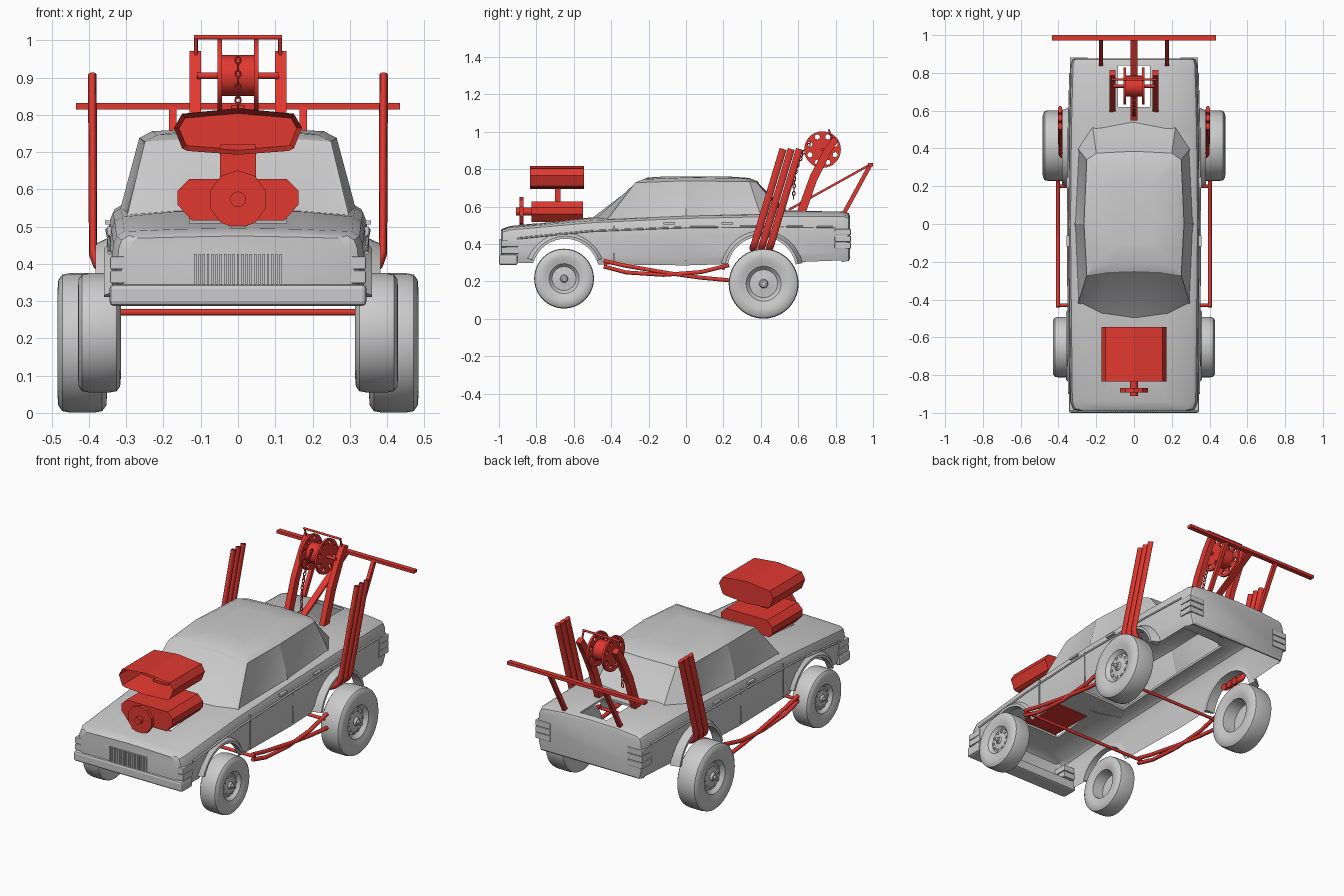
import bpy, bmesh, math
from mathutils import Vector, Matrix

if "Cube" in bpy.data.objects:
    bpy.data.objects.remove(bpy.data.objects["Cube"])

red = bpy.data.materials.new("red_parts")
red.diffuse_color = (0.75, 0.04, 0.03, 1)
red.use_nodes = True
red.node_tree.nodes["Principled BSDF"].inputs["Base Color"].default_value = red.diffuse_color


def activate(o):
    bpy.ops.object.select_all(action='DESELECT')
    o.select_set(True)
    bpy.context.view_layer.objects.active = o


def finish(name, bm, mat=None, smooth=None):
    bmesh.ops.recalc_face_normals(bm, faces=bm.faces)
    me = bpy.data.meshes.new(name)
    bm.to_mesh(me)
    bm.free()
    o = bpy.data.objects.new(name, me)
    bpy.context.collection.objects.link(o)
    if mat:
        me.materials.append(mat)
    if smooth:
        activate(o)
        bpy.ops.object.shade_smooth_by_angle(angle=math.radians(smooth))
    return o


def loft(bm, rings, caps=True):
    vs = [[bm.verts.new(p) for p in r] for r in rings]
    n = len(vs[0])
    rows = [[bm.faces.new((a[i], a[(i + 1) % n], b[(i + 1) % n], b[i])) for i in range(n)]
            for a, b in zip(vs, vs[1:])]
    if caps:
        bm.faces.new(vs[0])
        bm.faces.new(vs[-1])
    return rows, vs


def prism(name, pts, a0, a1, axis='x', mat=None):
    # 2D outline extruded along x (outline in y,z) or along y (outline in x,z)
    bm = bmesh.new()
    loft(bm, [[(a, p, q) if axis == 'x' else (p, a, q) for p, q in pts] for a in (a0, a1)])
    return finish(name, bm, mat)


def box(name, x0, x1, y0, y1, z0, z1, mat=None):
    return prism(name, [(y0, z0), (y1, z0), (y1, z1), (y0, z1)], x0, x1, 'x', mat)


def beam(name, p, q, x0, x1, t, mat=red):
    p, q = Vector(p), Vector(q)
    d = (q - p).normalized() * t / 2
    s = Vector((-d.y, d.x))
    return prism(name, [p + s, p - s, q - s, q + s], x0, x1, 'x', mat)


def cyl_bm(bm, c, r, depth, axis='X', n=32):
    m = Matrix.Translation(c) @ Matrix.Rotation(math.pi / 2, 4, 'Y' if axis == 'X' else 'X')
    bmesh.ops.create_cone(bm, cap_ends=True, segments=n, radius1=r, radius2=r, depth=depth, matrix=m)


def cyl(name, c, r, depth, axis='X', n=32, mat=None, smooth=35):
    bm = bmesh.new()
    cyl_bm(bm, c, r, depth, axis, n)
    return finish(name, bm, mat, smooth)


def tube(name, pts, r, mat=None, squash=1.0):
    cu = bpy.data.curves.new(name, 'CURVE')
    cu.dimensions, cu.bevel_depth, cu.bevel_resolution, cu.use_fill_caps = '3D', r, 3, True
    sp = cu.splines.new('POLY')
    sp.points.add(len(pts) - 1)
    for k, (x, y, z) in enumerate(pts):
        sp.points[k].co = (x / squash, y, z, 1)
    o = bpy.data.objects.new(name, cu)
    bpy.context.collection.objects.link(o)
    o.scale.x = squash
    activate(o)
    bpy.ops.object.convert(target='MESH')
    o = bpy.context.object
    if mat:
        o.data.materials.append(mat)
    bpy.ops.object.shade_smooth_by_angle(angle=math.radians(50))


def cut(o, *cutters):
    for c in cutters:
        m = o.modifiers.new("cut", 'BOOLEAN')
        m.operation, m.object, m.solver = 'DIFFERENCE', c, 'EXACT'
        activate(o)
        bpy.ops.object.modifier_apply(modifier=m.name)
        bpy.data.objects.remove(c)


def bevel(o, w):
    m = o.modifiers.new("bevel", 'BEVEL')
    m.width, m.segments = w, 2


# Lower body: lofted shell, stations are (y, half width, bottom, shoulder, top)
stations = [(-0.99, .30, .30, .465, .475), (-0.98, .325, .295, .472, .483), (-0.94, .34, .29, .483, .496),
            (-0.5, .345, .28, .522, .543), (0, .35, .275, .545, .565), (0.5, .345, .29, .555, .58),
            (0.84, .336, .305, .555, .575), (0.87, .328, .31, .545, .565), (0.876, .315, .32, .53, .55)]


def body_shell(name, t, drop, k):
    bm, rings = bmesh.new(), []
    for y, w, zb, zs, zt in stations:
        w, zb, zs, zt = w - t, zb - drop, zs - t, zt - t
        half = [(w * .95, zb), (w * .99, zb + .05), (w, zs - .09), (w * .985, zs - .03),
                (w * .96, zs - .008), (w * .9, zs + .004), (w * .5, zt - .003)]
        rings.append([(x, y * k, z) for x, z in half] + [(0, y * k, zt)] +
                     [(-x, y * k, z) for x, z in reversed(half)])
    loft(bm, rings)
    return finish(name, bm)


arches = [("front", -0.645, .25, .18, .36), ("rear", 0.405, .255, .187, .382)]
body = body_shell("body", 0, 0, 1)
cut(body, body_shell("inner", .012, .1, .985),
    *[cyl("arch_cut", (0, y, z), r, 2, n=48) for _, y, z, r, _ in arches],
    box("hood_cut", -.13, .13, -.8, -.57, .4, .7), box("trunk_cut", -.085, .085, .62, .84, .5, .7),
    box("cabin_cut", -.24, .24, -.38, .46, .5, .7))
activate(body)
bpy.ops.object.shade_smooth_by_angle(angle=math.radians(28))

# Cabin with recessed windows
base = [(0, -.515, .535), (.17, -.495, .53), (.30, -.43, .52), (.318, 0, .54), (.298, .40, .55), (.22, .52, .56), (0, .56, .565)]
top = [(0, -.25, .737), (.14, -.255, .735), (.25, -.272, .728), (.265, 0, .738), (.25, .34, .733), (.2, .375, .732), (0, .385, .735)]
crown = [(x * .87, .05 + (y - .05) * .86, z + .018) for x, y, z in top]
peak = [(x * .45, .05 + (y - .05) * .5, .762) for x, y, z in top]
bm = bmesh.new()
rows, vs = loft(bm, [h + [(-x, y, z) for x, y, z in h[5:0:-1]] for h in (base, top, crown, peak)], False)
bm.faces.new(vs[-1])
bmesh.ops.recalc_face_normals(bm, faces=bm.faces)
for g in ([0, 1, 10, 11], [2], [3], [8], [9], [5, 6]):
    bmesh.ops.inset_region(bm, faces=[rows[0][i] for i in g], thickness=.016, depth=-.005, use_even_offset=True)
finish("cabin", bm, None, 30)

# Wheel arch flares
for label, y, z, r, xo in arches:
    for s in (-1, 1):
        bm, rings = bmesh.new(), []
        for k in range(25):
            a = math.radians(-15 + 210 * k / 24)
            rings.append([(s * x, y + q * math.cos(a), z + q * math.sin(a)) for x, q in
                          ((.325, r - .002), (xo, r - .002), (xo, r + .012), (.335, r + .035))])
        rings = [g for g in rings if g[0][2] > .285]
        loft(bm, rings)
        finish(label + "_flare", bm, None, 30)

# Bumper, grille, lights, trim
bevel(box("front_bumper", -.345, .345, -1, -.9, .287, .345), .012)
box("grille", -.12, .12, -.993, -.97, .343, .428)
for k in range(21):
    x = -.115 + .23 * k / 20
    box("grille_slat", x - .003, x + .003, -.998, -.98, .345, .427)
for s in (-1, 1):
    for z in (.347, .385):
        bevel(box("headlight", s * .257, s * .343, -.988, -.895, z, z + .035), .004)
    for k in range(3):
        z = .375 + .036 * k
        bevel(box("tail_light", s * .245, s * .34, .795, .882, z, z + .033), .004)
    tube("side_trim", [(s * .345, -.9, .43), (s * .347, -.5, .47), (s * .351, 0, .49), (s * .346, .5, .495), (s * .338, .8, .49)], .005)
    for y in (-.04, .27):
        box("door_handle", s * .34, s * .357, y - .08, y - .02, .505, .517)
    for y in (-.385, .0):
        box("door_seam", s * .34, s * .3515, y - .002, y + .002, .31, .5)

# Wheels: lathed tyre and dished rim with ring of holes, hollow at the back
def wheel(label, s, xc, y, z, R, h):
    prof = [(.8, 0), (.8, .1), (.62, .13), (.5, .4), (.82, .5), (.88, .6), (1, .72), (.96, .9), (.8, .98), (.5, 1),
            (-.5, 1), (-.8, .98), (-.96, .9), (-1, .72), (-.86, .58), (-.8, .52), (.3, .48), (.3, 0)]
    bm, n = bmesh.new(), 40
    loft(bm, [[(s * (xc + a * h), y + max(b, .002) * R * math.cos(t), z + max(b, .002) * R * math.sin(t))
               for t in [2 * math.pi * i / n for i in range(n)]] for a, b in prof])
    finish(label + "_wheel", bm, None, 32)
    bm = bmesh.new()
    for i in range(10):
        t = 2 * math.pi * i / 10
        cyl_bm(bm, (s * (xc + .53 * h), y + .32 * R * math.cos(t), z + .32 * R * math.sin(t)), .045 * R, .012, n=10)
    cyl_bm(bm, (s * (xc + .85 * h), y, z), .06 * R, .015, n=12)
    finish(label + "_wheel_studs", bm)


for s in (-1, 1):
    wheel("front", s, .372, -.652, .215, .16, .058)
    wheel("rear", s, .418, .415, .188, .187, .067)

# Blower, scoop and pulley on the hood
prism("blower_case", [(-.163, .56), (-.163, .595), (-.13, .628), (.13, .628), (.163, .595), (.163, .56), (.125, .517), (-.125, .517)],
      -.825, -.55, 'y', red)
box("scoop_neck", -.048, .048, -.70, -.67, .6, .72, red)
outline = [(-.15, .803), (0, .818), (.15, .803), (.172, .765), (.15, .71), (.135, .703), (0, .693), (-.135, .703), (-.15, .71), (-.172, .765)]
bm = bmesh.new()
loft(bm, [[(x, y, z) for x, z in outline] for y in (-.835, -.545)])
bmesh.ops.recalc_face_normals(bm, faces=bm.faces)
mouth = [f for f in bm.faces if f.normal.y < -.9]
bmesh.ops.inset_region(bm, faces=mouth, thickness=.014)
bmesh.ops.translate(bm, vec=(0, .16, 0), verts=mouth[0].verts)
finish("air_scoop", bm, red)
cyl("blower_pulley", (0, -.88, .573), .078, .022, 'Y', 10, red)
cyl("pulley_hub", (0, -.865, .573), .021, .09, 'Y', 16, red)

# Exhaust stacks
for s in (-1, 1):
    for k in range(3):
        y = .362 + .044 * k
        tube("exhaust_stack", [(s * .335, y - .004, .378), (s * .36, y, .388), (s * .38, y + .006, .405), (s * .389, y + .013, .43),
                               (s * .391, y + .157, .908)], .02, red, .58)

# Side link bars and cross bars
for s in (-1, 1):
    x = s * .402
    tube("upper_link", [(x, -.44, .31), (x, -.33, .285), (x, -.1, .245), (x, .08, .22), (x, .23, .206)], .011, red)
    tube("lower_link", [(x, -.44, .28), (x, -.32, .248), (x, -.12, .235), (x, .08, .25), (x, .23, .287)], .011, red)
tube("rear_cross_bar", [(-.41, .2, .27), (.41, .2, .27)], .009, red)
tube("front_cross_bar", [(-.41, -.43, .295), (.41, -.43, .295)], .009, red)

# Winch: perforated spool, posts, hoop and chain
sy, sz = .73, .905
for s in (-1, 1):
    rim = cyl("spool_rim", (s * .049, sy, sz), .098, .012, n=32, mat=red)
    bm = bmesh.new()
    for i in range(8):
        t = 2 * math.pi * (i + .5) / 8
        cyl_bm(bm, (s * .049, sy + .073 * math.cos(t), sz + .073 * math.sin(t)), .014, .1, n=8)
    cut(rim, finish("rim_holes", bm))
    prism("winch_post", [(.59, .565), (.64, .565), (.70, .74), (.765, .87), (.815, .955), (.785, .972), (.735, .90), (.665, .77)],
          s * .099, s * .13, 'x', red)
    tube("hoop_leg", [(s * .113, .785, .95), (s * .113, .765, 1.008)], .005, red)
cyl("spool_drum", (0, sy, sz), .055, .1, n=24, mat=red)
cyl("spool_shaft", (0, sy, sz), .009, .22, n=12, mat=red)
tube("hoop_top", [(-.118, .765, 1.008), (.118, .765, 1.008)], .006, red)
path = [Vector((0, a, b)) for a, b in ((.675, .955), (.635, .90), (.6, .83), (.58, .76), (.575, .64))]
bm, flip = bmesh.new(), 0
for p, q in zip(path, path[1:]):
    n = max(1, round((q - p).length / .02))
    for i in range(n):
        m = (Matrix.Translation(p.lerp(q, (i + .5) / n)) @ (q - p).to_track_quat('Z', 'Y').to_matrix().to_4x4()
             @ Matrix.Rotation(math.pi / 2 * flip, 4, 'Z'))
        flip = 1 - flip
        loft(bm, [[m @ Vector(((.007 + .003 * math.cos(b)) * math.cos(a), .003 * math.sin(b), (.012 + .003 * math.cos(b)) * math.sin(a)))
                   for b in (0, 1.57, 3.14, 4.71)] for a in [math.pi * k / 5 for k in range(11)]], False)
finish("chain", bm, red)

# Rear wing bar and struts
box("wing_bar", -.435, .435, .972, 1.0, .815, .832, red)
beam("centre_strut", (.55, .583), (.985, .825), -.018, .018, .012)
for s in (-1, 1):
    beam("wing_strut", (.845, .565), (.985, .822), s * .165, s * .185, .022)
